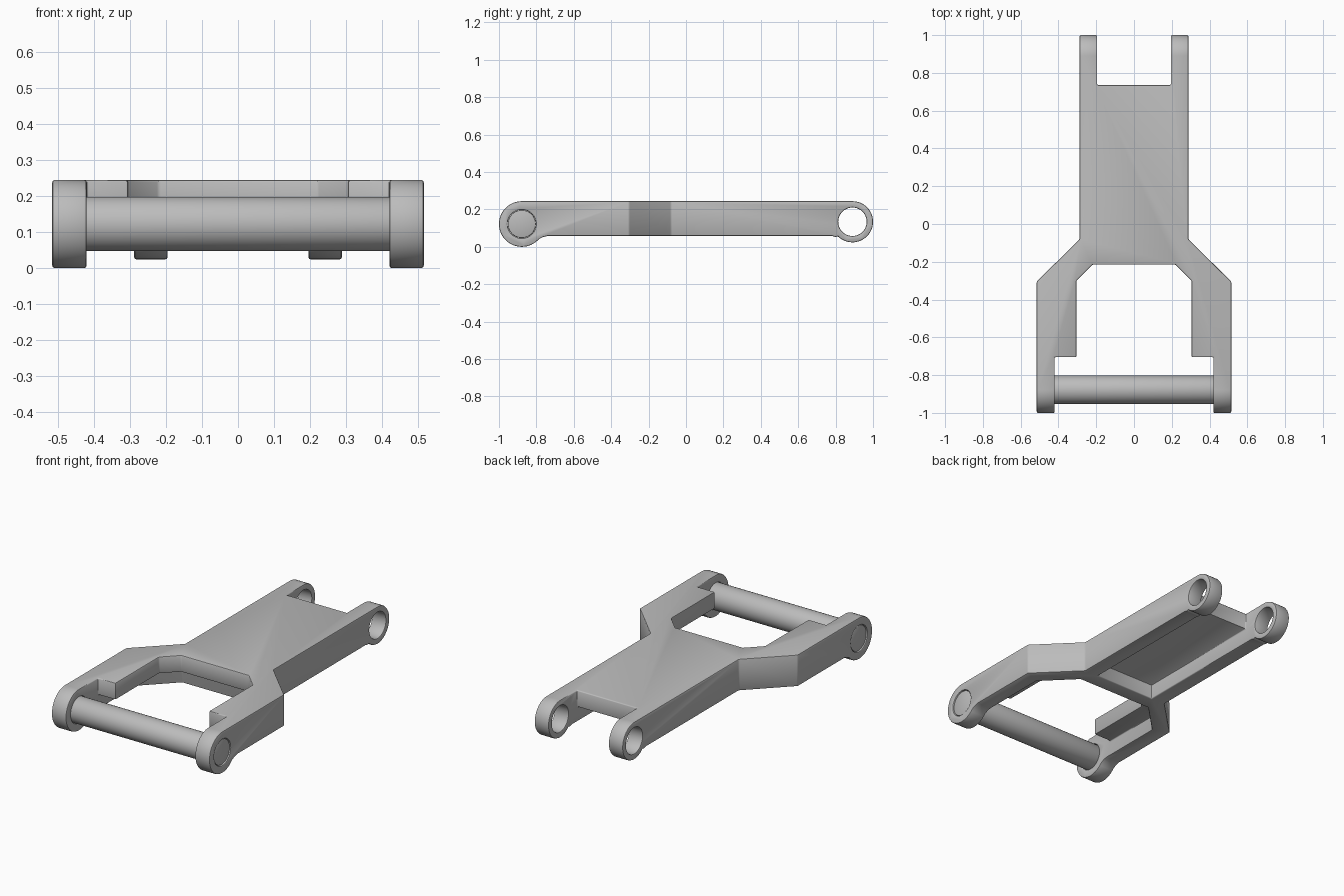
import bpy
import bmesh
from math import sin, cos, pi, radians

cube = bpy.data.objects.get("Cube")
if cube:
    bpy.data.objects.remove(cube, do_unlink=True)

grey = bpy.data.materials.new("plain grey")
grey.use_nodes = True
COLOUR = (0.5, 0.5, 0.5, 1)
grey.diffuse_color = COLOUR
grey.node_tree.nodes["Principled BSDF"].inputs["Base Color"].default_value = COLOUR


def extrude(name, points, offset):
    """Prism from a closed loop of 3D points, pushed along offset."""
    bm = bmesh.new()
    face = bm.faces.new([bm.verts.new(p) for p in points])
    new = bmesh.ops.extrude_face_region(bm, geom=[face])["geom"]
    bmesh.ops.translate(bm, vec=offset, verts=[v for v in new if isinstance(v, bmesh.types.BMVert)])
    bmesh.ops.recalc_face_normals(bm, faces=bm.faces)
    mesh = bpy.data.meshes.new(name)
    bm.to_mesh(mesh)
    bm.free()
    mesh.materials.append(grey)
    obj = bpy.data.objects.new(name, mesh)
    bpy.context.collection.objects.link(obj)
    return obj


def arc(centre, radius, start, end, steps):
    """Points on an arc in the side plane, angles in degrees."""
    angles = [radians(start + (end - start) * i / steps) for i in range(steps + 1)]
    return [(centre[0] + radius * cos(a), centre[1] + radius * sin(a)) for a in angles]


def side_prism(name, points, half):
    return extrude(name, [(-half, y, z) for y, z in points], (2 * half, 0, 0))


def plan_prism(name, half_points, bottom, top):
    """Mirror a right-hand half outline and extrude it upwards."""
    outline = half_points + [(-x, y) for x, y in reversed(half_points)]
    return extrude(name, [(x, y, bottom) for x, y in outline], (0, 0, top - bottom))


def combine(target, tool, operation):
    mod = target.modifiers.new(tool.name, "BOOLEAN")
    mod.operation, mod.solver, mod.object = operation, "EXACT", tool
    tool.hide_render = True
    tool.hide_set(True)


def finish(obj, width):
    bevel = obj.modifiers.new("edge_rounding", "BEVEL")
    bevel.width, bevel.segments = width, 2
    bevel.limit_method, bevel.angle_limit = "ANGLE", radians(30)
    bpy.ops.object.select_all(action="DESELECT")
    bpy.context.view_layer.objects.active = obj
    obj.select_set(True)
    bpy.ops.object.convert(target="MESH")
    bpy.ops.object.shade_smooth_by_angle(angle=radians(35))


FRONT, FRONT_R = (-0.878, 0.122), 0.122
BACK, BACK_R = (0.89, 0.134), 0.11

# Plan outline of the arm: fork at the back, wide yoke at the front
frame = plan_prism("link_frame", [
    (0.22, -0.215), (0.305, -0.3), (0.305, -0.705), (0.42, -0.705), (0.42, -1.05),
    (0.515, -1.05), (0.515, -0.305), (0.288, -0.08), (0.288, 1.05),
    (0.195, 1.05), (0.195, 0.735)], -0.1, 0.4)

# Side outline with round eyes at both ends
side = side_prism("side_profile",
                  arc(FRONT, FRONT_R, 90, 318, 38) + [(-0.765, 0.052), (-0.74, 0.058),
                  (0.78, 0.058), (0.8, 0.052)] + arc(BACK, BACK_R, 225, 450, 36), 0.8)
combine(frame, side, "INTERSECT")

# Hollows under the top plate, leaving side walls and a cross rib
PLATE = 0.145
back_hollow = plan_prism("back_hollow", [(0.195, -0.08), (0.195, 0.8)], -0.2, PLATE)
front_hollow = plan_prism("front_hollow", [(0.42, -0.76), (0.42, -0.345), (0.245, -0.17)], -0.2, PLATE)
combine(frame, back_hollow, "DIFFERENCE")
combine(frame, front_hollow, "DIFFERENCE")

# Round holes through the eyes
for label, centre in (("front_bore", FRONT), ("back_bore", BACK)):
    bore = side_prism(label, arc(centre, 0.076, 0, 352.5, 47), 0.8)
    combine(frame, bore, "DIFFERENCE")
finish(frame, 0.01)

# Pin across the front eyes
pin = side_prism("front_pin", arc(FRONT, 0.075, 0, 352.5, 47), 0.51)
finish(pin, 0.006)

# Remove the used cutters
for name in ("side_profile", "back_hollow", "front_hollow", "front_bore", "back_bore"):
    bpy.data.objects.remove(bpy.data.objects[name], do_unlink=True)
